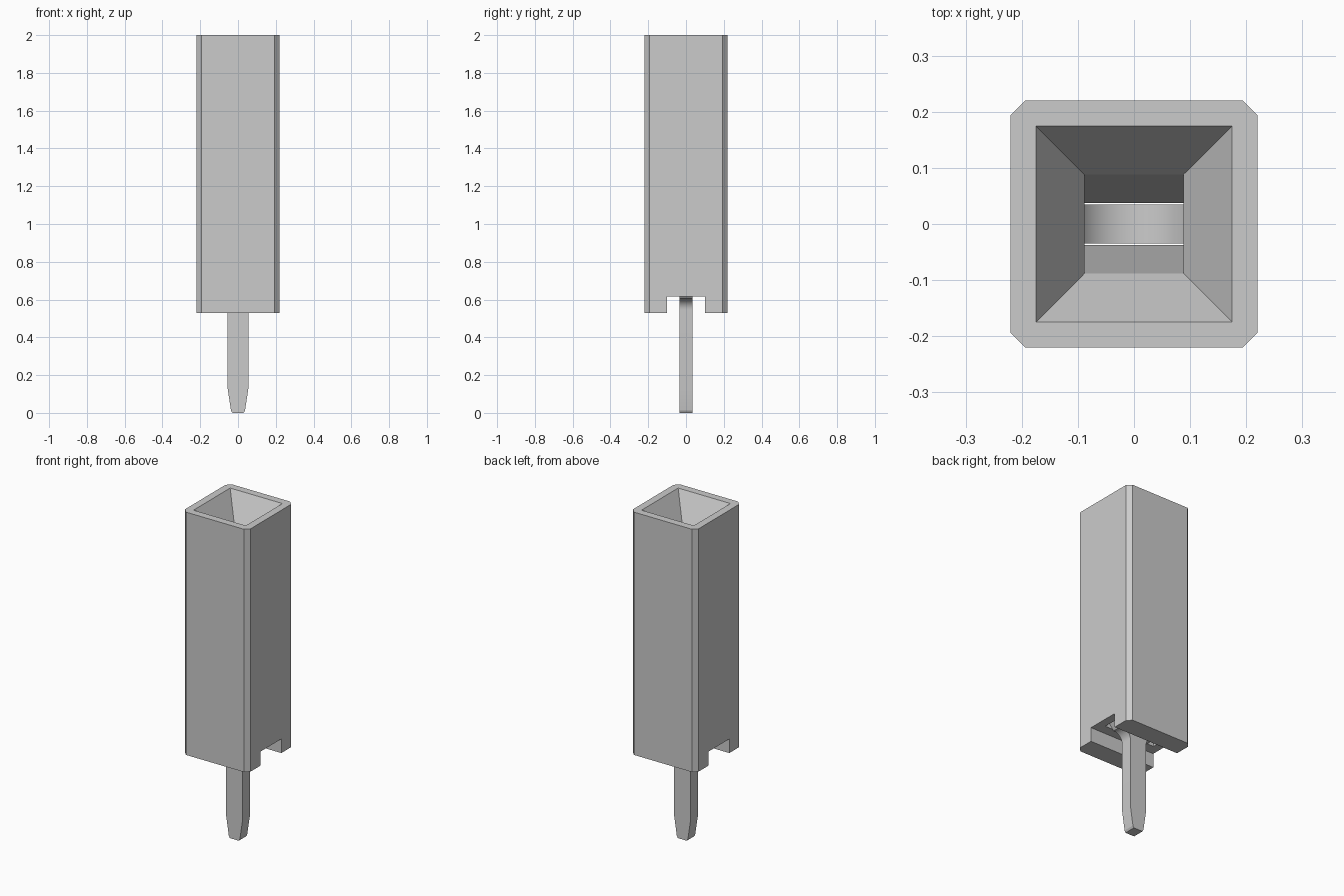
import bpy, bmesh, math

cube = bpy.data.objects.get("Cube")
if cube:
    bpy.data.objects.remove(cube, do_unlink=True)

# Single flat grey
grey = bpy.data.materials.new("light_grey")
grey.use_nodes = True
colour = (0.6, 0.6, 0.6, 1)
grey.diffuse_color = colour
grey.node_tree.nodes["Principled BSDF"].inputs["Base Color"].default_value = colour


def finish(name, bm):
    bmesh.ops.recalc_face_normals(bm, faces=bm.faces[:])
    mesh = bpy.data.meshes.new(name)
    bm.to_mesh(mesh)
    bm.free()
    mesh.materials.append(grey)
    obj = bpy.data.objects.new(name, mesh)
    bpy.context.collection.objects.link(obj)
    return obj


def loft(name, sections, chamfer=0):
    """Stack rectangles given as (half x, half y, z), optionally chamfering upright edges."""
    bm = bmesh.new()
    rings = []
    for hx, hy, z in sections:
        corners = [(-hx, -hy), (hx, -hy), (hx, hy), (-hx, hy)]
        rings.append([bm.verts.new((x, y, z)) for x, y in corners])
    for low, high in zip(rings, rings[1:]):
        for i in range(4):
            j = (i + 1) % 4
            bm.faces.new((low[i], low[j], high[j], high[i]))
    bm.faces.new(rings[0])
    bm.faces.new(rings[-1])
    if chamfer:
        upright = [e for e in bm.edges if abs(e.verts[0].co.z - e.verts[1].co.z) > 0.1]
        bmesh.ops.bevel(bm, geom=upright, offset=chamfer, segments=1, affect='EDGES')
    return finish(name, bm)


def carve(target, cutter):
    cutter.hide_render = True
    mod = target.modifiers.new("carve", 'BOOLEAN')
    mod.operation = 'DIFFERENCE'
    mod.solver = 'EXACT'
    mod.object = cutter
    bpy.context.view_layer.objects.active = target
    bpy.ops.object.modifier_apply(modifier=mod.name)
    bpy.data.objects.remove(cutter, do_unlink=True)


# Housing: tall chamfered block with funnel, contact slot and bottom channel
housing = loft("housing", [(0.22, 0.22, 0.53), (0.22, 0.22, 2)], chamfer=0.026)
carve(housing, loft("channel_cutter", [(0.3, 0.1, 0.4), (0.3, 0.1, 0.615)]))
carve(housing, loft("slot_cutter", [(0.17, 0.038, 0.5), (0.17, 0.038, 1.5)]))
carve(housing, loft("funnel_cutter", [
    (0.088, 0.035, 1.48), (0.088, 0.088, 1.85),
    (0.175, 0.175, 2), (0.175, 0.175, 2.1)]))


# Contact pin: flat blade with a flared shoulder and a fork inside the housing
half = [(0.03, 0), (0.037, 0.012), (0.055, 0.13)]
for i in range(9):
    t = math.pi / 2 * i / 8
    half.append((0.115 - 0.06 * math.cos(t), 0.545 + 0.06 * math.sin(t)))
half += [(0.16, 0.66), (0.16, 1.4), (0.11, 1.4)]
for i in range(12):
    t = math.pi / 2 * i / 12
    half.append((0.11 * math.cos(t), 0.86 - 0.11 * math.sin(t)))
outline = half + [(0, 0.75)] + [(-x, z) for x, z in reversed(half)]

bm = bmesh.new()
blade = bm.faces.new([bm.verts.new((x, -0.035, z)) for x, z in outline])
extruded = bmesh.ops.extrude_face_region(bm, geom=[blade])["geom"]
bmesh.ops.translate(bm, vec=(0, 0.07, 0),
                    verts=[g for g in extruded if isinstance(g, bmesh.types.BMVert)])
pin = finish("contact_pin", bm)

bpy.ops.object.select_all(action='DESELECT')
pin.select_set(True)
bpy.context.view_layer.objects.active = pin
bpy.ops.object.shade_smooth_by_angle(angle=math.radians(20))
